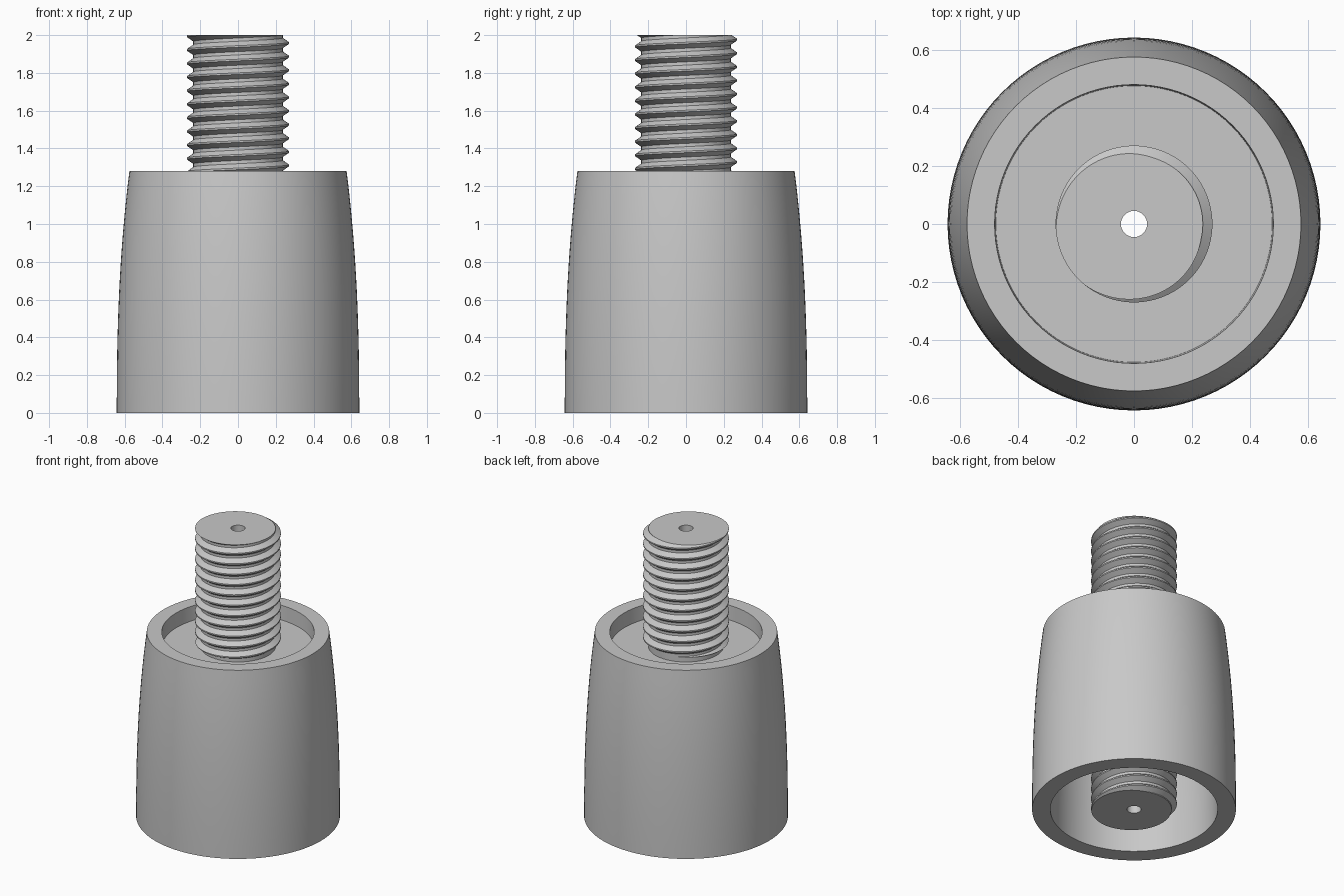
import bpy, bmesh, math

if "Cube" in bpy.data.objects:
    bpy.data.objects.remove(bpy.data.objects["Cube"])

SEG = 96
HOLE = 0.045          # bore through the stud
ROOT, CREST = 0.237, 0.27
PITCH = 0.072
FLOOR, CEILING, TOP = 1.18, 1.08, 1.28

grey = bpy.data.materials.new("light grey")
grey.diffuse_color = (0.58, 0.58, 0.58, 1)
grey.use_nodes = True
grey.node_tree.nodes["Principled BSDF"].inputs["Base Color"].default_value = grey.diffuse_color


def finish(bm, name):
    bmesh.ops.remove_doubles(bm, verts=bm.verts, dist=1e-5)
    bmesh.ops.recalc_face_normals(bm, faces=bm.faces)
    mesh = bpy.data.meshes.new(name)
    bm.to_mesh(mesh)
    bm.free()
    mesh.materials.append(grey)
    ob = bpy.data.objects.new(name, mesh)
    bpy.context.collection.objects.link(ob)
    bpy.ops.object.select_all(action='DESELECT')
    ob.select_set(True)
    bpy.context.view_layer.objects.active = ob
    bpy.ops.object.shade_smooth_by_angle(angle=math.radians(30))
    return ob


def lathe(name, profile):
    """Revolve a closed (radius, z) loop around z."""
    bm = bmesh.new()
    rings = []
    for i in range(SEG):
        a = 2 * math.pi * i / SEG
        rings.append([bm.verts.new((r * math.cos(a), r * math.sin(a), z)) for r, z in profile])
    n = len(profile)
    for i in range(SEG):
        p, q = rings[i], rings[(i + 1) % SEG]
        for j in range(n):
            k = (j + 1) % n
            bm.faces.new((p[j], q[j], q[k], p[k]))
    return finish(bm, name)


# one thread pitch: (fraction of the pitch, radius)
NODES = [(0.0, CREST), (0.06, CREST), (0.38, ROOT), (0.62, ROOT), (0.94, CREST)]


def thread_radius(t):
    t %= 1.0
    loop = NODES + [(1.0, CREST)]
    for (t0, r0), (t1, r1) in zip(loop, loop[1:]):
        if t <= t1:
            return r0 + (r1 - r0) * (t - t0) / (t1 - t0)
    return CREST


def threaded_rod(name, z0, z1):
    """Helical thread cut flat at z0 and z1, bored through the middle."""
    bm = bmesh.new()
    m = len(NODES)
    start = 2.0 + PITCH * -210 / 360          # places a crest at the left of the top end
    k0 = math.floor((z0 - start) / PITCH) - 3
    k1 = math.ceil((z1 - start) / PITCH) + 3
    cols = []
    for i in range(SEG):
        turn = i / SEG
        a = 2 * math.pi * turn
        c, s = math.cos(a), math.sin(a)
        col = []
        for k in range(k0, k1):
            for t, r in NODES:
                z = start + PITCH * (k + t + turn)
                if z < z0 or z > z1:
                    z = min(max(z, z0), z1)
                    r = thread_radius((z - start) / PITCH - turn)
                col.append(bm.verts.new((r * c, r * s, z)))
        bore = [bm.verts.new((HOLE * c, HOLE * s, z)) for z in (z0, z1)]
        cols.append((col, bore))
    for i in range(SEG):
        (p, pb), (q, qb) = cols[i], cols[(i + 1) % SEG]
        shift = m if i == SEG - 1 else 0      # the helix climbs one pitch per turn
        for j in range(len(p) - 1 - shift):
            bm.faces.new((p[j], q[j + shift], q[j + 1 + shift], p[j + 1]))
        # flat ends and bore wall
        bm.faces.new((pb[0], qb[0], q[0], p[0]))
        bm.faces.new((p[-1], q[-1], qb[1], pb[1]))
        bm.faces.new((pb[0], pb[1], qb[1], qb[0]))
    return finish(bm, name)


# Sleeve: bowed outside, shallow recess on top, deep cavity below
outer = [(0.642 - 0.067 * (i / 16) ** 2.4, TOP * i / 16) for i in range(17)]
inside = [(0.48, TOP), (0.476, FLOOR), (0.2, FLOOR), (0.2, CEILING)]
cavity = [(0.527 - 0.04 * (i / 10) ** 2.4, CEILING * i / 10) for i in range(10, -1, -1)]
lathe("sleeve", outer + inside + cavity)

# Stud: threaded above and below, plain collar where it meets the sleeve
COLLAR_TOP = 1.215
threaded_rod("upper_stud", COLLAR_TOP, 2.0)
threaded_rod("lower_stud", 0.0, CEILING)
lathe("stud_collar", [(ROOT, CEILING), (ROOT, COLLAR_TOP), (HOLE, COLLAR_TOP), (HOLE, CEILING)])
